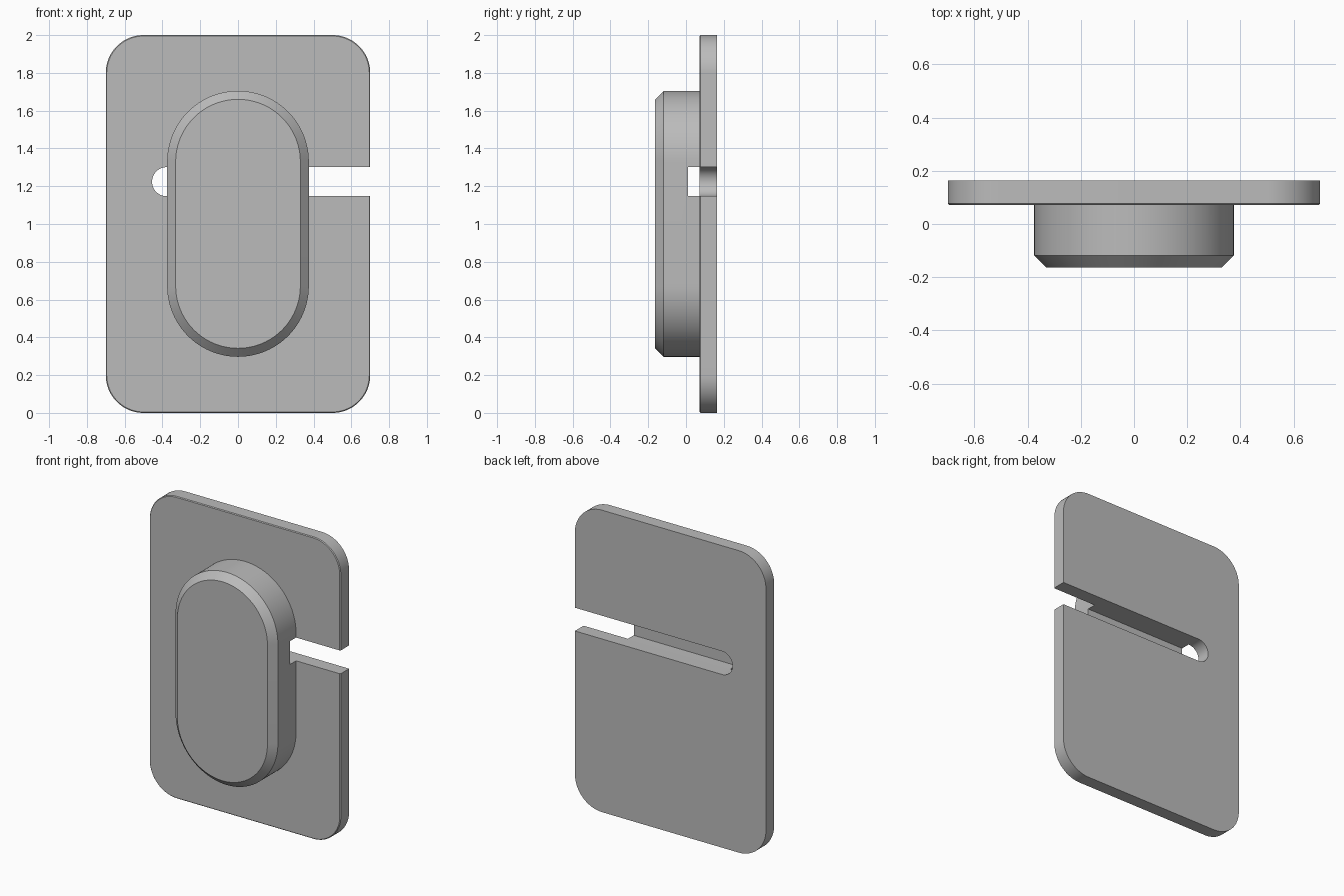
import bpy, bmesh
from math import pi, cos, sin, radians

cube = bpy.data.objects.get("Cube")
if cube:
    bpy.data.objects.remove(cube)

grey = bpy.data.materials.new("mid grey")
grey.use_nodes = True
colour = (0.5, 0.5, 0.5, 1)
grey.diffuse_color = colour
grey.node_tree.nodes["Principled BSDF"].inputs["Base Color"].default_value = colour


def rounded(x0, x1, z0, z1, r, inset=0.0, steps=24):
    """Rounded rectangle outline in the xz plane, optionally inset."""
    pts = []
    corners = ((x1 - r, z1 - r), (x0 + r, z1 - r), (x0 + r, z0 + r), (x1 - r, z0 + r))
    for k, (cx, cz) in enumerate(corners):
        for i in range(steps + 1):
            a = (k + i / steps) * pi / 2
            pts.append((cx + (r - inset) * cos(a), cz + (r - inset) * sin(a)))
    return pts


def loft(name, outline, layers):
    """Stack (y, inset) copies of an outline into a closed solid."""
    bm = bmesh.new()
    rings = [[bm.verts.new((x, y, z)) for x, z in rounded(*outline, inset=d)]
             for y, d in layers]
    n = len(rings[0])
    for a, b in zip(rings, rings[1:]):
        for i in range(n):
            j = (i + 1) % n
            bm.faces.new((a[i], a[j], b[j], b[i]))
    bm.faces.new(rings[0])
    bm.faces.new(rings[-1])
    bmesh.ops.remove_doubles(bm, verts=bm.verts, dist=1e-5)
    bmesh.ops.recalc_face_normals(bm, faces=bm.faces)
    mesh = bpy.data.meshes.new(name)
    bm.to_mesh(mesh)
    bm.free()
    mesh.materials.append(grey)
    obj = bpy.data.objects.new(name, mesh)
    bpy.context.collection.objects.link(obj)
    return obj


def combine(obj, other, operation):
    """Apply a boolean and discard the helper solid."""
    mod = obj.modifiers.new(operation.title(), 'BOOLEAN')
    mod.operation, mod.solver, mod.object = operation, 'EXACT', other
    bpy.context.view_layer.objects.active = obj
    bpy.ops.object.modifier_apply(modifier=mod.name)
    bpy.data.objects.remove(other)


# Back plate with rounded corners and a fine front edge break
plate = loft("slotted_plate", (-0.7, 0.7, 0, 2, 0.2),
             [(0.072, 0.005), (0.077, 0), (0.163, 0)])

# Raised oblong boss with a chamfered front rim
boss = loft("oblong_boss", (-0.375, 0.375, 0.297, 1.705, 0.375),
            [(-0.163, 0.045), (-0.118, 0), (0.12, 0)])
combine(plate, boss, 'UNION')

# Round-ended slot, open on the left edge and cut into the back of the boss
slot = loft("slot_cutter", (-0.455, 1.0, 1.147, 1.301, 0.077),
            [(0.011, 0), (0.3, 0)])
combine(plate, slot, 'DIFFERENCE')

# Smooth the curves while keeping the machined edges crisp
bpy.ops.object.select_all(action='DESELECT')
plate.select_set(True)
bpy.context.view_layer.objects.active = plate
bpy.ops.object.shade_smooth_by_angle(angle=radians(25))
